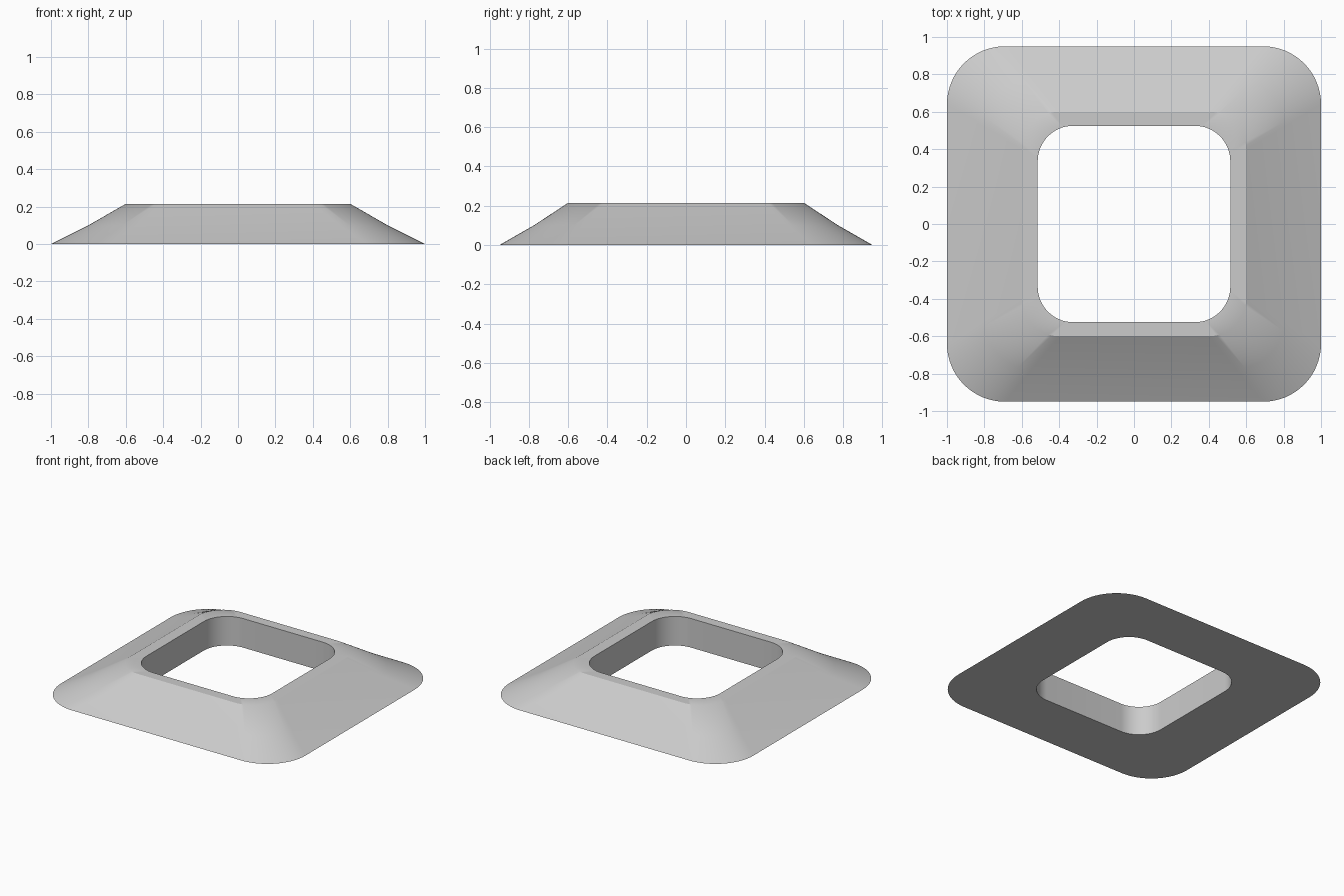
import bpy, bmesh
from math import sin, cos, pi, radians

cube = bpy.data.objects.get("Cube")
if cube:
    bpy.data.objects.remove(cube, do_unlink=True)

STEPS = 16  # segments in each rounded corner


def rounded_ring(bm, hx, hy, r, z):
    """Loop of vertices around a rounded rectangle."""
    ring = []
    for q, (sx, sy) in enumerate([(1, 1), (-1, 1), (-1, -1), (1, -1)]):
        for i in range(STEPS + 1):
            a = (q + i / STEPS) * pi / 2
            ring.append(bm.verts.new((sx * (hx - r) + r * cos(a),
                                      sy * (hy - r) + r * sin(a), z)))
    return ring


# Light grey material
grey = bpy.data.materials.new("light grey")
grey.use_nodes = True
colour = (0.6, 0.6, 0.6, 1)
grey.diffuse_color = colour
grey.node_tree.nodes["Principled BSDF"].inputs["Base Color"].default_value = colour

# Sloped frame: base edge, mid slope, rim, then straight walls of the opening
bm = bmesh.new()
profile = [(1.0, 0.95, 0.31, 0), (0.8, 0.775, 0.255, 0.1),
           (0.6, 0.6, 0.2, 0.215), (0.515, 0.525, 0.19, 0.215),
           (0.515, 0.525, 0.19, 0)]
rings = [rounded_ring(bm, *p) for p in profile]
for a, b in zip(rings, rings[1:] + rings[:1]):
    for i in range(len(a)):
        j = (i + 1) % len(a)
        bm.faces.new((a[i], a[j], b[j], b[i]))
bmesh.ops.recalc_face_normals(bm, faces=bm.faces)

mesh = bpy.data.meshes.new("sloped_frame")
bm.to_mesh(mesh)
bm.free()
mesh.materials.append(grey)
frame = bpy.data.objects.new("sloped_frame", mesh)
bpy.context.collection.objects.link(frame)

# Smooth corners, crisp rim and base edges
bpy.ops.object.select_all(action='DESELECT')
frame.select_set(True)
bpy.context.view_layer.objects.active = frame
bpy.ops.object.shade_smooth_by_angle(angle=radians(28))
